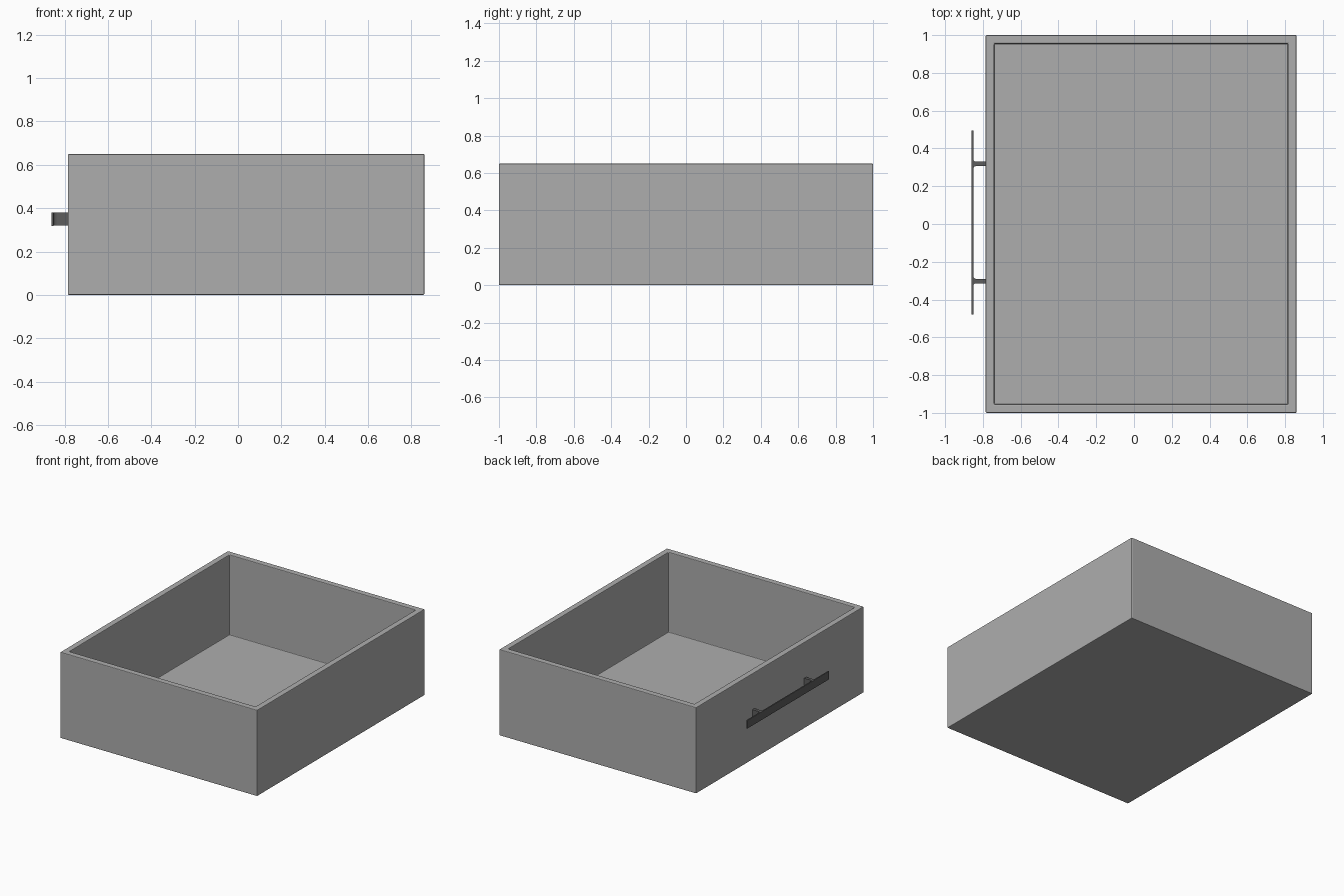
import bpy, bmesh

if "Cube" in bpy.data.objects:
    bpy.data.objects.remove(bpy.data.objects["Cube"])


def material(name, value):
    m = bpy.data.materials.new(name)
    m.diffuse_color = (value, value, value, 1)
    m.use_nodes = True
    m.node_tree.nodes["Principled BSDF"].inputs["Base Color"].default_value = m.diffuse_color
    return m


grey = material("grey_panel", 0.42)
dark = material("dark_metal", 0.11)


def finish(bm, name, mat, bevel):
    bmesh.ops.recalc_face_normals(bm, faces=bm.faces)
    me = bpy.data.meshes.new(name)
    bm.to_mesh(me)
    bm.free()
    ob = bpy.data.objects.new(name, me)
    bpy.context.collection.objects.link(ob)
    me.materials.append(mat)
    if bevel:
        mod = ob.modifiers.new("soft_edges", "BEVEL")
        mod.width = bevel
        mod.segments = 2
        mod.limit_method = 'ANGLE'
    return ob


def add_box(bm, lo, hi):
    verts = bmesh.ops.create_cube(bm, size=1)["verts"]
    for v in verts:
        for i in range(3):
            v.co[i] = hi[i] if v.co[i] > 0 else lo[i]


# Drawer box: solid block with its top inset and pushed down to the floor
WALL, TOP, FLOOR = 0.045, 0.65, 0.045
bm = bmesh.new()
add_box(bm, (-0.785, -1, 0), (0.86, 1, TOP))
bm.faces.ensure_lookup_table()
top = max(bm.faces, key=lambda f: f.calc_center_median().z)
bmesh.ops.inset_region(bm, faces=[top], thickness=WALL, use_even_offset=True)
inner = bmesh.ops.extrude_discrete_faces(bm, faces=[top])["faces"][0]
for v in inner.verts:
    v.co.z = FLOOR
finish(bm, "drawer_box", grey, 0.005)

# Flat pull bar
Z0, Z1 = 0.318, 0.38
bm = bmesh.new()
add_box(bm, (-0.86, -0.48, Z0), (-0.85, 0.495, Z1))
finish(bm, "handle_bar", dark, 0.002)

# Two handle posts, flared where they meet the bar
half = [(-0.784, 0.012), (-0.838, 0.012), (-0.846, 0.015), (-0.851, 0.022)]
outline = half + [(x, -y) for x, y in reversed(half)]
for name, y0 in (("handle_post_left", 0.318), ("handle_post_right", -0.302)):
    bm = bmesh.new()
    face = bm.faces.new([bm.verts.new((x, y0 + y, Z0 + 0.001)) for x, y in outline])
    ext = bmesh.ops.extrude_face_region(bm, geom=[face])["geom"]
    for v in ext:
        if isinstance(v, bmesh.types.BMVert):
            v.co.z = Z1 - 0.001
    finish(bm, name, dark, 0)
